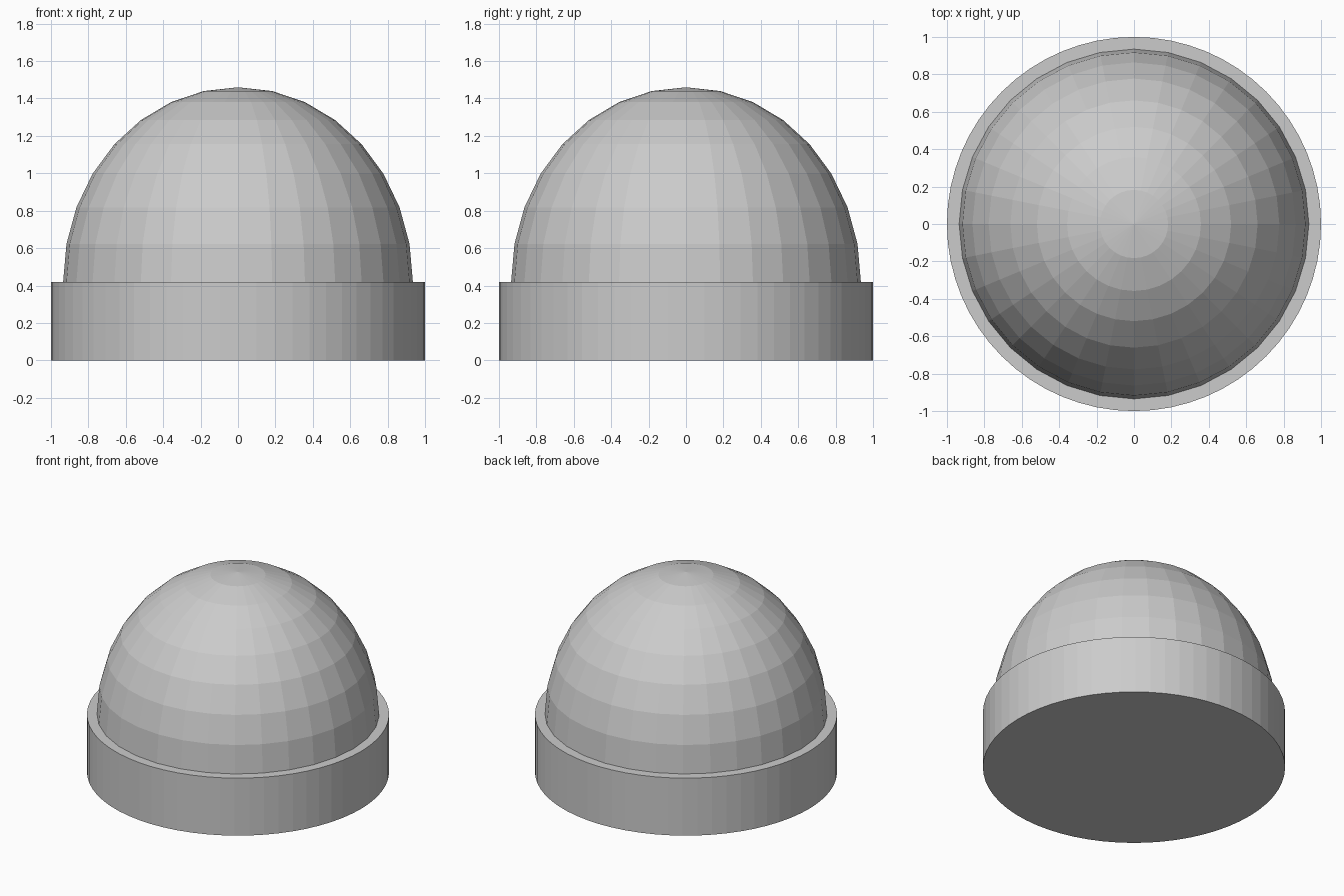
import bpy, bmesh
from mathutils import Matrix

if "Cube" in bpy.data.objects:
    bpy.data.objects.remove(bpy.data.objects["Cube"])

BASE_H = 0.42


def make_object(name, bm):
    mesh = bpy.data.meshes.new(name)
    bm.to_mesh(mesh)
    bm.free()
    obj = bpy.data.objects.new(name, mesh)
    bpy.context.collection.objects.link(obj)
    return obj


# Round base drum
bm = bmesh.new()
bmesh.ops.create_cone(bm, cap_ends=True, segments=64, radius1=1, radius2=1,
                      depth=BASE_H, matrix=Matrix.Translation((0, 0, BASE_H / 2)))
make_object("base", bm)

# Faceted dome: upper half of a slightly stretched sphere
bm = bmesh.new()
bmesh.ops.create_uvsphere(bm, u_segments=32, v_segments=16, radius=1)
lower = [v for v in bm.verts if v.co.z < -0.01]
bmesh.ops.delete(bm, geom=lower, context='VERTS')
bmesh.ops.scale(bm, vec=(0.935, 0.935, 1.04), verts=bm.verts)
bmesh.ops.translate(bm, vec=(0, 0, BASE_H), verts=bm.verts)
make_object("dome", bm)
